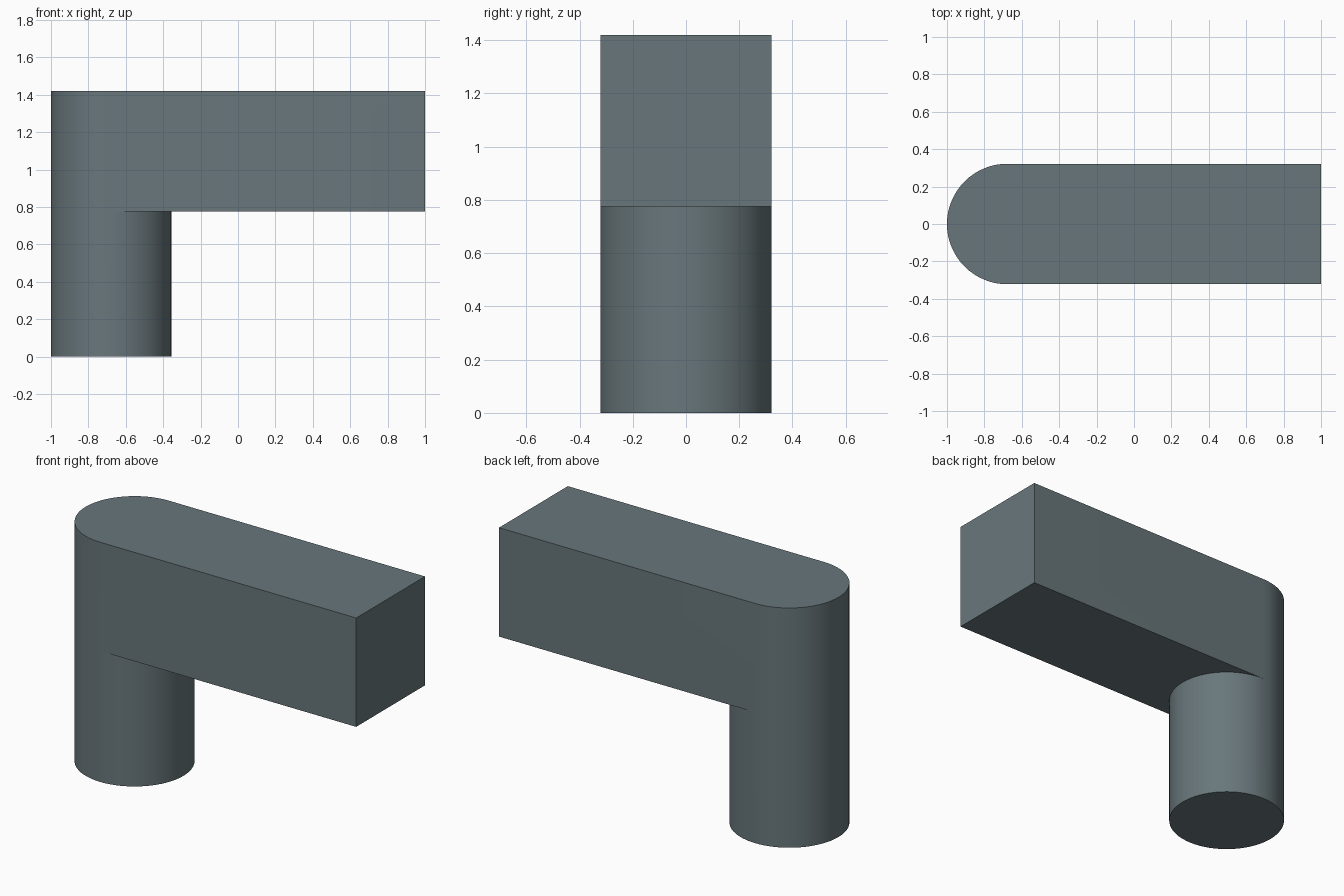
import bpy
import bmesh
from math import cos, sin, pi

cube = bpy.data.objects.get("Cube")
if cube:
    bpy.data.objects.remove(cube)

RADIUS, AXIS_X, END_X = 0.322, -0.678, 1.0
LEVELS = (0, 0.775, 1.42)   # floor, arm underside, top
HALF = 32                   # segments in each half of the post

# Slate grey material
slate = bpy.data.materials.new("slate_grey")
slate.use_nodes = True
colour = (0.139, 0.183, 0.198, 1)
slate.diffuse_color = colour
slate.node_tree.nodes["Principled BSDF"].inputs["Base Color"].default_value = colour

bm = bmesh.new()


def arc(start, z):
    """Half circle of vertices, counter-clockwise from the start angle."""
    angles = [start + pi * i / HALF for i in range(HALF + 1)]
    return [bm.verts.new((AXIS_X + RADIUS * cos(a), RADIUS * sin(a), z)) for a in angles]


def wall(low, high):
    """Strip of quads between two matching rows of vertices."""
    for i in range(len(low) - 1):
        bm.faces.new((low[i], low[i + 1], high[i + 1], high[i]))


# Outer half of the post runs full height; inner half stops under the arm
outer = [arc(pi / 2, z) for z in LEVELS]
inner = [arc(-pi / 2, z) for z in LEVELS[:2]]
wall(outer[0], outer[1])
wall(outer[1], outer[2])
wall(inner[0], inner[1])
bm.faces.new((outer[0] + inner[0])[::-1])

# Square arm flush with the rounded end of the post
low, high = [[bm.verts.new((END_X, y, z)) for y in (-RADIUS, RADIUS)] for z in LEVELS[1:]]
wall([outer[1][-1], *low, outer[1][0]], [outer[2][-1], *high, outer[2][0]])
bm.faces.new(outer[2] + high)
bm.faces.new(inner[1] + low[::-1])

# Weld the two halves of the post together
bmesh.ops.remove_doubles(bm, verts=bm.verts, dist=0.0001)
bmesh.ops.recalc_face_normals(bm, faces=bm.faces)
mesh = bpy.data.meshes.new("post_and_arm")
bm.to_mesh(mesh)
bm.free()

body = bpy.data.objects.new("post_and_arm", mesh)
bpy.context.collection.objects.link(body)
mesh.materials.append(slate)
bpy.context.view_layer.objects.active = body
body.select_set(True)
bpy.ops.object.shade_smooth_by_angle()
